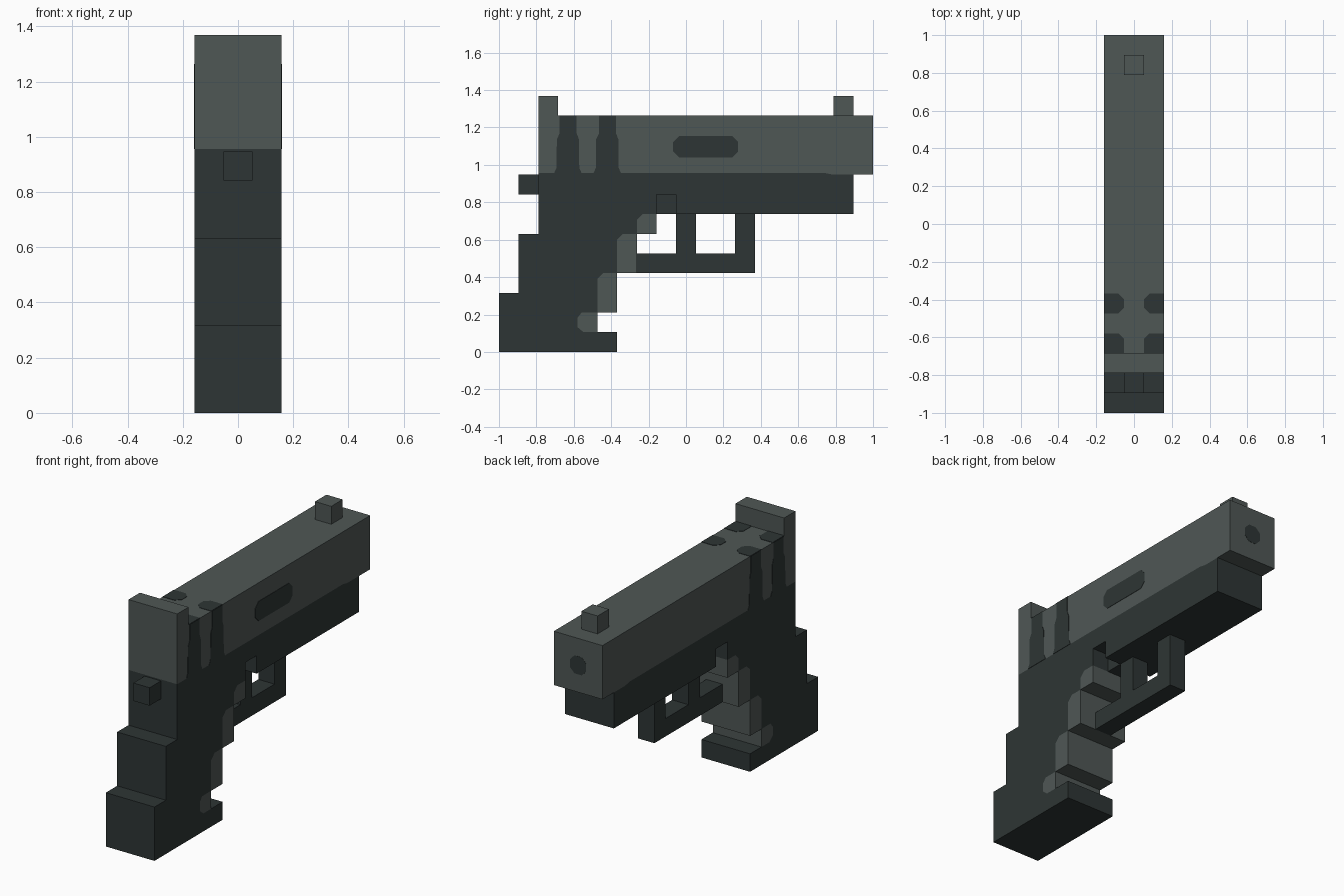
import bpy, bmesh
from mathutils import Vector

cube = bpy.data.objects.get("Cube")
if cube:
    bpy.data.objects.remove(cube)

U = 2 / 19       # one block
HALF = 1.5       # half of the three-block width
PAINT = 0.02     # raised height of painted plates, in blocks


def make_material(name, rgb):
    m = bpy.data.materials.new(name)
    m.use_nodes = True
    m.diffuse_color = (*rgb, 1)
    m.node_tree.nodes["Principled BSDF"].inputs["Base Color"].default_value = (*rgb, 1)
    return m


GREY = make_material("steel grey", (0.078, 0.095, 0.091))
DARK = make_material("charcoal", (0.027, 0.036, 0.035))


def prism(name, profile, axis, lo, hi, mat):
    """Extrude a flat profile along an axis; lengths are in blocks, y counted from the rear."""
    place = {"x": lambda a, b, t: (t, a - 9.5, b),
             "y": lambda a, b, t: (a, t - 9.5, b),
             "z": lambda a, b, t: (a, b - 9.5, t)}[axis]
    bm = bmesh.new()
    ends = [[bm.verts.new(Vector(place(a, b, t)) * U) for a, b in profile] for t in (lo, hi)]
    for ring in ends:
        bm.faces.new(ring)
    n = len(profile)
    for i in range(n):
        j = (i + 1) % n
        bm.faces.new((ends[0][i], ends[0][j], ends[1][j], ends[1][i]))
    bmesh.ops.recalc_face_normals(bm, faces=bm.faces)
    mesh = bpy.data.meshes.new(name)
    bm.to_mesh(mesh)
    bm.free()
    mesh.materials.append(mat)
    obj = bpy.data.objects.new(name, mesh)
    bpy.context.collection.objects.link(obj)
    return obj


def rect(a0, a1, b0, b1):
    return [(a0, b0), (a1, b0), (a1, b1), (a0, b1)]


def octagon(a0, a1, b0, b1, c):
    return [(a0 + c, b0), (a1 - c, b0), (a1, b0 + c), (a1, b1 - c),
            (a1 - c, b1), (a0 + c, b1), (a0, b1 - c), (a0, b0 + c)]


# Seam between grip body and the lighter finger grooves, bottom to top
seam = [(4.3, 1), (4, 1.25), (4, 1.75), (4.2, 2), (5, 2), (5, 3.7), (5.3, 4),
        (6, 4), (6, 5.7), (6.3, 6), (7, 6), (7, 6.7), (7.3, 7)]

# Grip and frame in one stepped profile, with the notch behind the trigger
seat = 9.08
grip_frame = ([(0, 0), (6, 0), (6, 1)] + seam +
              [(8, 7), (8, 8), (9, 8), (9, 7), (18, 7), (18, 9), (17, 9), (16.6, seat),
               (2, seat), (2, 6), (1, 6), (1, 3), (0, 3)])
prism("grip_and_frame", grip_frame, "x", -HALF, HALF, DARK)

# Stepped finger grooves
grooves = [(5, 1), (5, 2), (6, 2), (6, 4), (7, 4), (7, 6), (8, 6), (8, 7)]
prism("finger_grooves", grooves + seam[::-1], "x", -HALF, HALF, GREY)

# Slide
slide = [(2, seat), (16.6, seat), (17, 9), (19, 9), (19, 12), (2, 12)]
prism("slide", slide, "x", -HALF, HALF, GREY)
prism("rear_sight", rect(2, 3, 12, 13), "x", -HALF, HALF, GREY)

# Narrow centre parts, one block wide
for name, shape, mat in (
        ("front_sight", rect(17, 18, 12, 13), GREY),
        ("hammer", rect(1, 2, 8, 9), DARK),
        ("frame_web", rect(8, 9, 7, 8), DARK),
        ("trigger", rect(9, 10, 5, 7), DARK),
        ("guard_bar", rect(7, 13, 4, 5), DARK),
        ("guard_post", rect(12, 13, 5, 7), DARK)):
    prism(name, shape, "x", -0.5, 0.5, mat)

# Painted port on one side and bore at the muzzle
prism("ejection_port", octagon(8.85, 12.15, 9.88, 10.97, 0.3), "x", HALF - PAINT, HALF + PAINT, DARK)
prism("muzzle_bore", octagon(-0.5, 0.5, 10, 11, 0.28), "y", 19 - PAINT, 19 + PAINT / 2, DARK)

# Painted slide serrations, wrapping from both sides onto the top
for y in (3, 5):
    stripe = [(y - 0.2, seat), (y + 1.2, seat), (y + 1.08, 9.35), (y + 1.06, 10.8), (y + 0.95, 11.1),
              (y + 0.95, 12), (y + 0.08, 12), (y + 0.08, 11.1), (y - 0.06, 10.8), (y - 0.08, 9.35)]
    back = 0.28 if y == 5 else 0.02
    for side, label in ((1, "left"), (-1, "right")):
        prism(f"serration_{label}_{y}", stripe, "x", side * (HALF - PAINT), side * (HALF + PAINT), DARK)
        cap = [(HALF, y), (0.5 + back, y), (0.5, y + back), (0.5, y + 0.72), (0.78, y + 1), (HALF, y + 1)]
        prism(f"serration_top_{label}_{y}", [(side * a, b) for a, b in cap],
              "z", 12 - PAINT, 12 + PAINT, DARK)
